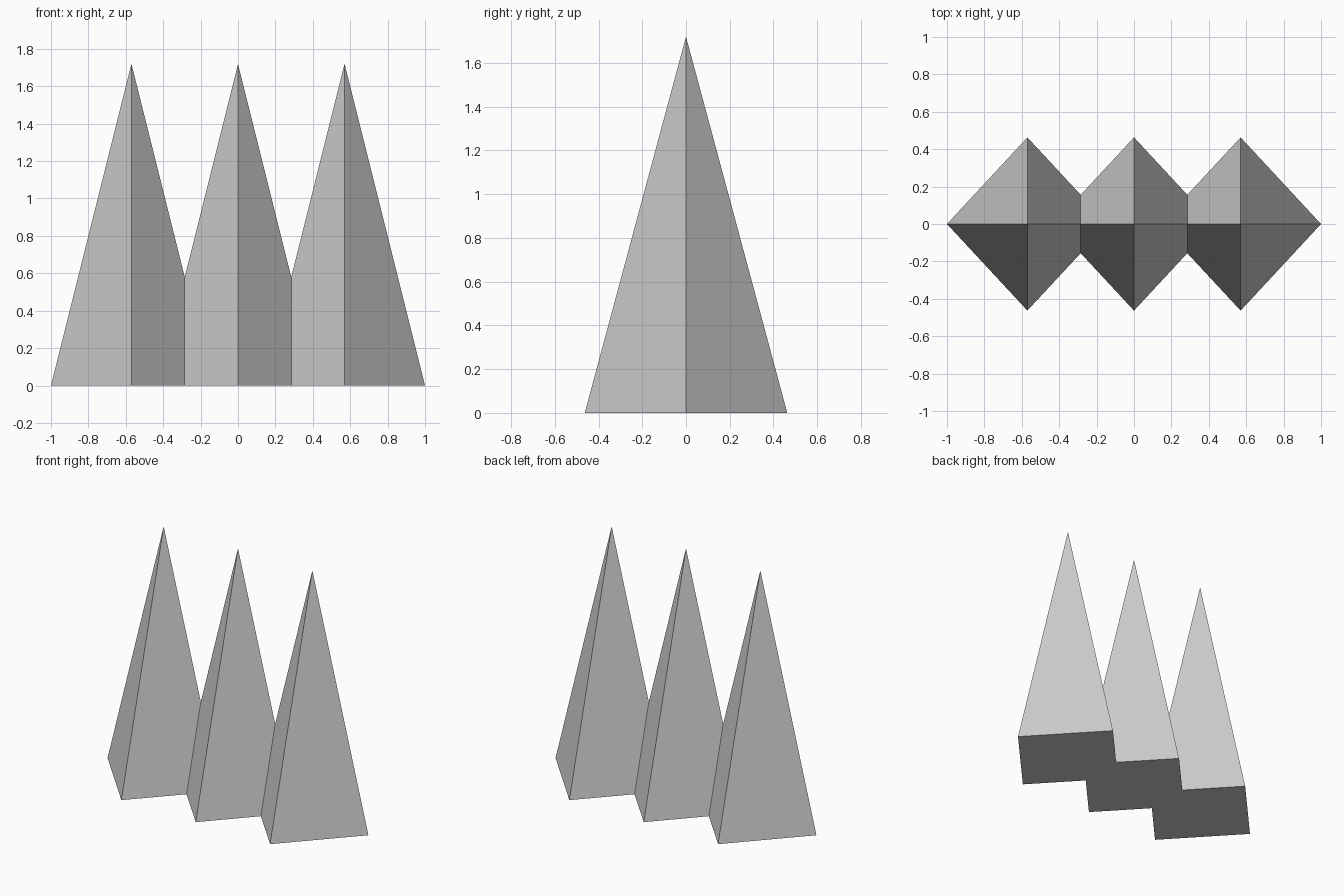
import bpy, bmesh
from mathutils import Matrix, Vector

if "Cube" in bpy.data.objects:
    bpy.data.objects.remove(bpy.data.objects["Cube"])

SPACING = 0.57
HALF_X, HALF_Y, HEIGHT = 0.43, 0.463, 1.72


def spike_geometry(x, cuts):
    """Four-sided spike at x, trimmed by (plane x, outward sign) cuts."""
    bm = bmesh.new()
    place = Matrix.Translation((x, 0, HEIGHT / 2)) @ Matrix.Diagonal((HALF_X, HALF_Y, HEIGHT, 1))
    bmesh.ops.create_cone(bm, cap_ends=True, segments=4, radius1=1, radius2=0,
                          depth=1, matrix=place)
    bmesh.ops.remove_doubles(bm, verts=bm.verts, dist=1e-4)
    for px, sign in cuts:
        bmesh.ops.bisect_plane(bm, geom=bm.verts[:] + bm.edges[:] + bm.faces[:],
                               plane_co=Vector((px, 0, 0)),
                               plane_no=Vector((sign, 0, 0)), clear_outer=True)
    mesh = bpy.data.meshes.new("spike")
    bm.to_mesh(mesh)
    bm.free()
    return mesh


# Three spikes trimmed where they meet and welded into one shell
valley = SPACING / 2
shell = bmesh.new()
for x, cuts in ((-SPACING, [(-valley, 1)]),
                (0, [(-valley, -1), (valley, 1)]),
                (SPACING, [(valley, -1)])):
    part = spike_geometry(x, cuts)
    shell.from_mesh(part)
    bpy.data.meshes.remove(part)
bmesh.ops.remove_doubles(shell, verts=shell.verts, dist=1e-4)
bmesh.ops.recalc_face_normals(shell, faces=shell.faces)

mesh = bpy.data.meshes.new("spike_row")
shell.to_mesh(mesh)
shell.free()
bpy.context.collection.objects.link(bpy.data.objects.new("spike_row", mesh))
